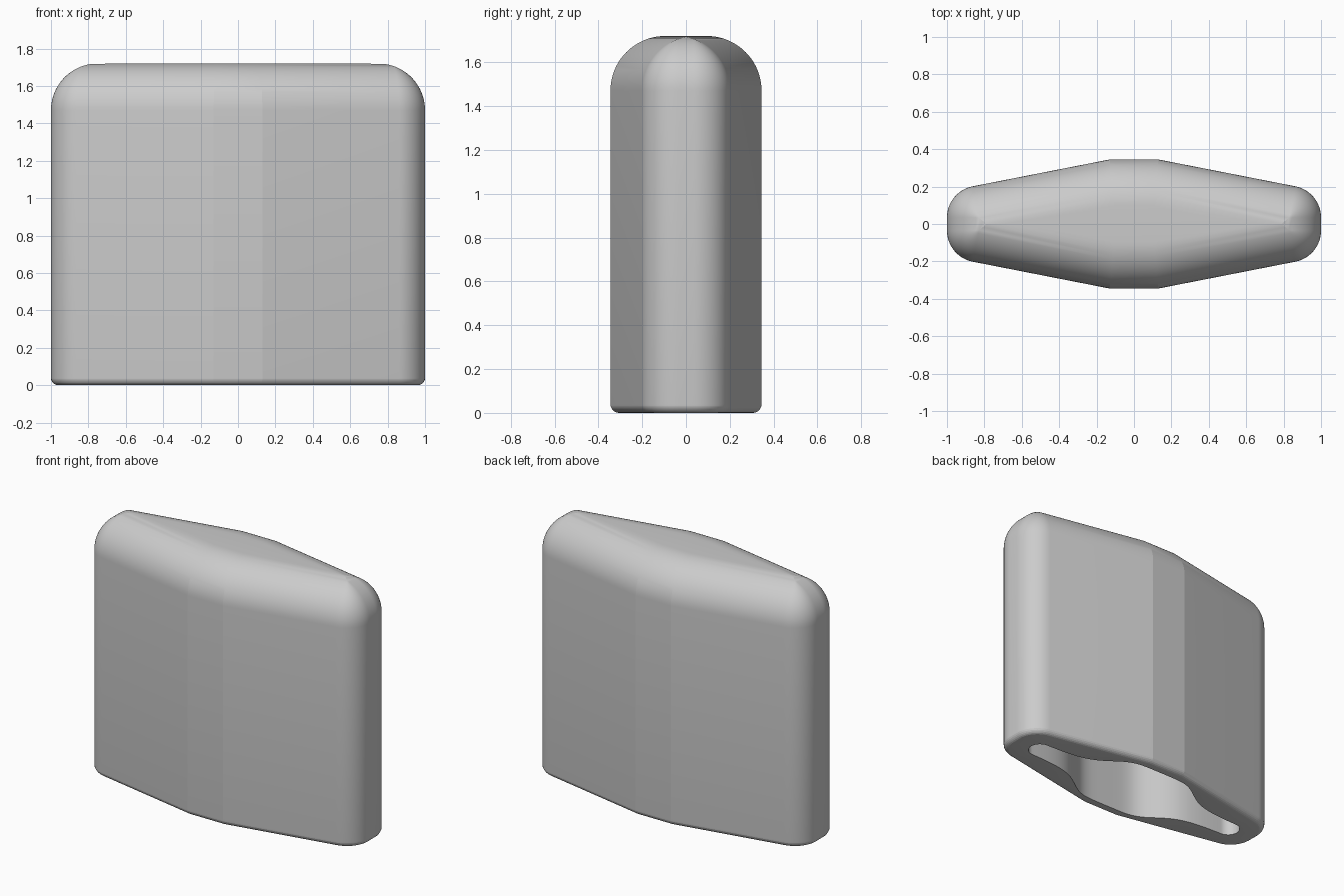
import bpy, bmesh, math

if "Cube" in bpy.data.objects:
    bpy.data.objects.remove(bpy.data.objects["Cube"])

HEIGHT = 1.72
FLAT_X, FLAT_Y = 0.13, 0.345     # half size of the flat middle panel
SLOPE = 0.196                    # taper of the long sides
CORNER = 0.17                    # vertical corner radius
TOP_R, BASE_R = 0.25, 0.04       # top and bottom rounding
CAVITY_DEPTH = 1.2
S = math.hypot(1, SLOPE)


def side_y(x, d):
    """Tapered side line, moved inwards by d."""
    return FLAT_Y - SLOPE * (x - FLAT_X) - d * S


def mirror_loop(quarter):
    """Complete a quarter outline by mirroring it in x and y."""
    right = quarter + [(x, -y) for x, y in reversed(quarter)]
    return right + [(-x, y) for x, y in reversed(right)]


def body_outline(d):
    """Plan outline inset by d; the ends run into a ridge on y = 0."""
    quarter = [(FLAT_X - d * (S - 1) / SLOPE, FLAT_Y - d)]
    cx = 1 - CORNER
    cy = side_y(cx, CORNER)
    start = math.pi / 2 - math.atan(SLOPE)
    steps = 16
    for i in range(steps + 1):
        a = start * (1 - i / steps)
        if d < CORNER:
            x = cx + (CORNER - d) * math.cos(a)
            y = cy + (CORNER - d) * math.sin(a)
        else:
            x, y = 1 - d, side_y(1 - d, d)
            if y < 0:
                x, y = FLAT_X + (FLAT_Y - d * S) / SLOPE, 0.0
        quarter.append((x, y))
    return mirror_loop(quarter)


def cavity_outline():
    """Round middle chamber that flows into a narrow slot at each end."""
    width = lambda x: 0.07 + 0.2 / (1 + (x / 0.36) ** 5)
    end, steps = 0.78, 40
    quarter = [(end * (i + 0.5) / (steps + 0.5), 0) for i in range(steps + 1)]
    quarter = [(x, width(x)) for x, _ in quarter]
    r = width(end)
    for i in range(1, 12):
        a = math.pi / 2 * (1 - i / 11.5)
        quarter.append((end + r * math.cos(a), r * math.sin(a)))
    return mirror_loop(quarter)


def add_ring(bm, outline, z):
    return [bm.verts.new((x, y, z)) for x, y in outline]


def bridge(bm, a, b):
    n = len(a)
    for i in range(n):
        j = (i + 1) % n
        bm.faces.new((a[i], a[j], b[j], b[i]))


def loop_edges(bm, ring):
    return [bm.edges.get((ring[i - 1], ring[i])) for i in range(len(ring))]


bm = bmesh.new()

# Outer shell: bottom rounding, straight wall, top rounding
levels = []
for i in range(7):
    a = math.pi / 2 * i / 6
    levels.append((BASE_R * (1 - math.sin(a)), BASE_R * (1 - math.cos(a))))
for i in range(21):
    a = math.pi / 2 * i / 20
    levels.append((TOP_R * (1 - math.cos(a)), HEIGHT - TOP_R + TOP_R * math.sin(a)))
rings = [add_ring(bm, body_outline(d), z) for d, z in levels]
for low, high in zip(rings, rings[1:]):
    bridge(bm, low, high)
bm.faces.new(rings[-1])

# Cavity open at the bottom
mouth = add_ring(bm, cavity_outline(), 0)
roof = add_ring(bm, cavity_outline(), CAVITY_DEPTH)
bridge(bm, mouth, roof)
bm.faces.new(roof)

# Flat rim between the shell and the cavity
bmesh.ops.triangle_fill(bm, use_beauty=True,
                        edges=loop_edges(bm, rings[0]) + loop_edges(bm, mouth))

bmesh.ops.remove_doubles(bm, verts=bm.verts[:], dist=1e-5)
bmesh.ops.recalc_face_normals(bm, faces=bm.faces[:])

mesh = bpy.data.meshes.new("hollow_cap")
bm.to_mesh(mesh)
bm.free()
cap = bpy.data.objects.new("hollow_cap", mesh)
bpy.context.collection.objects.link(cap)

grey = bpy.data.materials.new("light_grey")
grey.diffuse_color = (0.6, 0.6, 0.6, 1)
grey.use_nodes = True
grey.node_tree.nodes["Principled BSDF"].inputs["Base Color"].default_value = grey.diffuse_color
mesh.materials.append(grey)

bpy.context.view_layer.objects.active = cap
cap.select_set(True)
bpy.ops.object.shade_smooth_by_angle(angle=math.radians(10))
